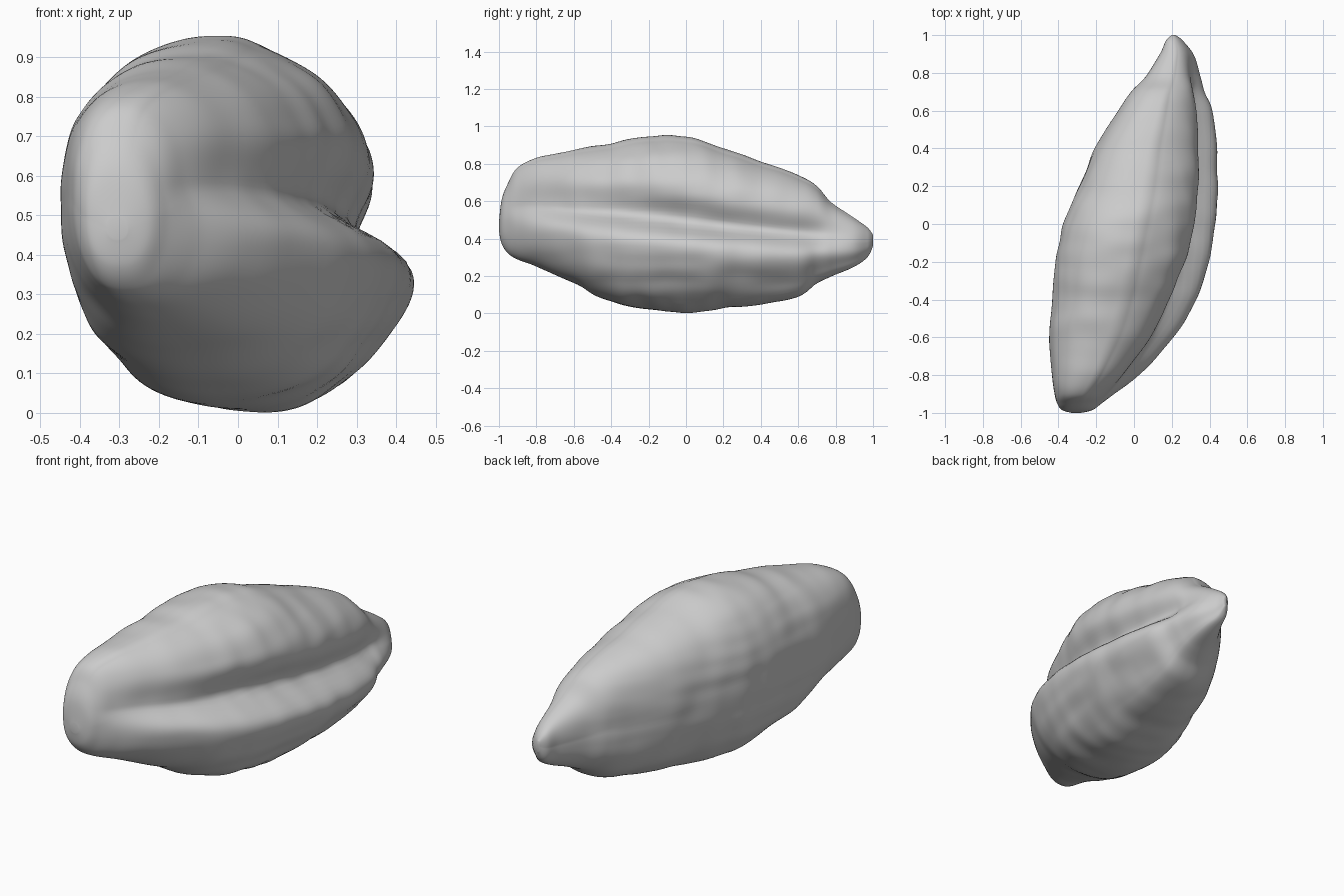
import bpy
import bmesh
from math import cos, sin, pi, exp, copysign
from mathutils import Vector, noise

cube = bpy.data.objects.get("Cube")
if cube:
    bpy.data.objects.remove(cube)

SEGMENTS = 160
STEPS = 9

# Stations along the grain: y, x min, x max, z min, z max, crease height, crease depth
stations = [
    (-1, -.33, -.28, .44, .49, .58, 0),
    (-.985, -.38, -.22, .37, .61, .58, 0),
    (-.95, -.405, -.17, .32, .7, .58, .01),
    (-.9, -.42, -.1, .29, .78, .58, .04),
    (-.8, -.435, .03, .25, .83, .58, .09),
    (-.6, -.445, .21, .16, .87, .56, .14),
    (-.4, -.43, .32, .06, .91, .545, .17),
    (-.2, -.41, .385, .02, .95, .525, .18),
    (0, -.37, .425, .005, .945, .5, .18),
    (.2, -.285, .445, .03, .88, .475, .17),
    (.4, -.2, .44, .05, .815, .455, .15),
    (.6, -.08, .42, .09, .74, .435, .13),
    (.7, -.01, .39, .16, .68, .43, .1),
    (.78, .065, .365, .2, .59, .43, .06),
    (.9, .14, .32, .25, .51, .43, .02),
    (.97, .17, .26, .3, .46, .4, 0),
    (1, .2, .22, .36, .42, .4, 0),
]


def spline(a, b, c, d, t):
    """Smooth blend from b to c, with a and d as neighbours."""
    return b + t / 2 * (c - a + t * (2*a - 5*b + 4*c - d + t * (3*(b - c) + d - a)))


def station_at(i, t):
    last = len(stations) - 1
    near = [stations[min(max(i + k, 0), last)] for k in (-1, 0, 1, 2)]
    return [spline(*column, t) for column in zip(*near)]


def rounded(value, power=.9):
    return copysign(abs(value) ** power, value)


def section_point(station, angle):
    y, x0, x1, z0, z1, crease_z, depth = station
    c, s = cos(angle), sin(angle)
    half_x, half_z = (x1 - x0) / 2, (z1 - z0) / 2
    z = (z0 + z1) / 2 + half_z * rounded(s)
    # Fuller back and underside, with the top leaning backwards
    x = (x0 + x1) / 2 + half_x * rounded(c, .9 if c > 0 and s > 0 else .85)
    x -= (.1 + .15 * max(0, y)) * half_x * max(0, s)
    if c > 0:
        # Shallow fold under the lower lobe
        fold = .12 * min(1, max(0, y + .5)) * exp(-((s + .7) / .25) ** 2)
        x -= fold * half_x * min(1, 2 * c)
        # Lengthwise crease, with the upper lobe set back from the lower
        above = z > crease_z
        gap = abs(z - crease_z)
        if above:
            fall = .35 + .65 * exp(-(gap / (.12 - .04 * y)) ** 1.7)
        else:
            fall = exp(-(gap / .075) ** 2)
        x += min(1, 3 * c) * depth * (.1 * c - fall)
    # Fine wrinkles across the grain
    size = min(half_x, half_z) / .4
    ripple = noise.noise(Vector((x * 4, y * 9, z * 4)))
    ripple += .8 * noise.noise(Vector((x * 3, y * 3, z * 12)))
    x += .008 * size * ripple * c
    z += .008 * size * ripple * s
    return x, y, z


# Grain body lofted through the sections
bm = bmesh.new()
samples = [station_at(i, k / STEPS) for i in range(len(stations) - 1) for k in range(STEPS)]
samples.append(stations[-1])
rings = [[bm.verts.new(section_point(st, 2 * pi * j / SEGMENTS)) for j in range(SEGMENTS)]
         for st in samples]
for lower, upper in zip(rings, rings[1:]):
    for j in range(SEGMENTS):
        k = (j + 1) % SEGMENTS
        bm.faces.new((lower[j], lower[k], upper[k], upper[j]))
bm.faces.new(rings[0])
bm.faces.new(rings[-1])
bmesh.ops.recalc_face_normals(bm, faces=bm.faces)

mesh = bpy.data.meshes.new("grain_body")
bm.to_mesh(mesh)
bm.free()
grain = bpy.data.objects.new("grain_body", mesh)
bpy.context.collection.objects.link(grain)

# Plain grey husk
colour = (.6, .6, .6, 1)
husk = bpy.data.materials.new("husk_grey")
husk.use_nodes = True
husk.diffuse_color = colour
husk.node_tree.nodes["Principled BSDF"].inputs["Base Color"].default_value = colour
mesh.materials.append(husk)

bpy.context.view_layer.objects.active = grain
grain.select_set(True)
bpy.ops.object.shade_smooth_by_angle(angle=pi / 3)
